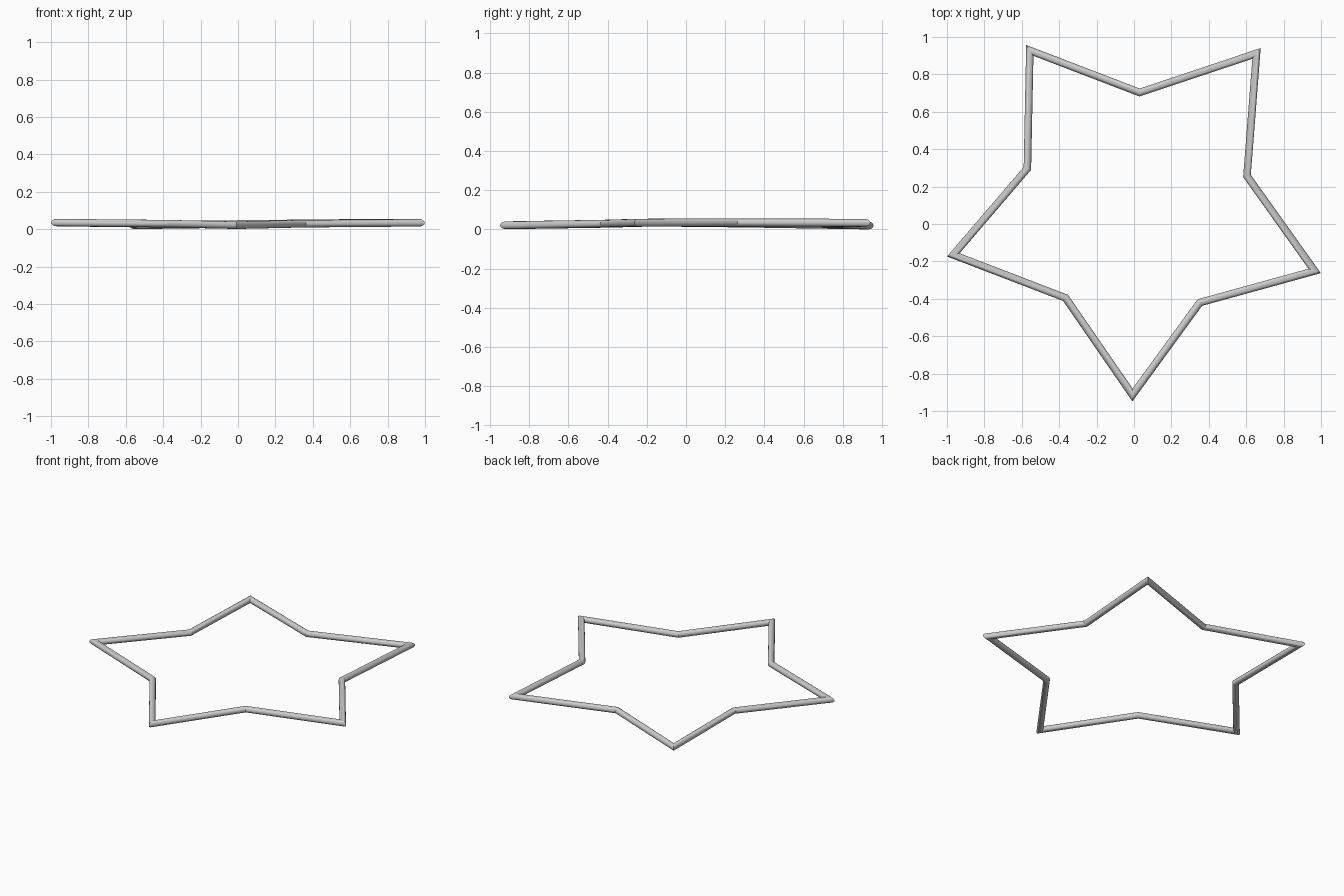
import bpy, bmesh, math
from mathutils import Vector

if "Cube" in bpy.data.objects:
    bpy.data.objects.remove(bpy.data.objects["Cube"])

RADIUS = 0.02
SIDES = 16

# Centreline corners of the star, tips and notches alternating
path = [Vector(p) for p in (
    (-0.557, 0.928, 0.022), (0.03, 0.703, 0.03),
    (0.655, 0.912, 0.036), (0.604, 0.257, 0.037),
    (0.966, -0.251, 0.036), (0.352, -0.42, 0.031),
    (-0.008, -0.914, 0.023), (-0.366, -0.395, 0.031),
    (-0.966, -0.165, 0.037), (-0.57, 0.297, 0.032))]


def mitred_tube(name, pts, radius, sides):
    """Closed round tube with full-width mitred corners."""
    bm = bmesh.new()
    rings = []
    n = len(pts)
    for i, p in enumerate(pts):
        d0 = (p - pts[i - 1]).to_2d().normalized()
        d1 = (pts[(i + 1) % n] - p).to_2d().normalized()
        n0, n1 = Vector((d0.y, -d0.x)), Vector((d1.y, -d1.x))
        m = (n0 + n1).normalized()
        m = (m / m.dot(n0)).to_3d()
        ring = []
        for k in range(sides):
            a = math.tau * k / sides
            ring.append(bm.verts.new(
                p + m * radius * math.cos(a) + Vector((0, 0, radius * math.sin(a)))))
        rings.append(ring)
    for i in range(n):
        r0, r1 = rings[i], rings[(i + 1) % n]
        for k in range(sides):
            j = (k + 1) % sides
            bm.faces.new((r0[k], r0[j], r1[j], r1[k]))
    bmesh.ops.recalc_face_normals(bm, faces=bm.faces)
    low = min(v.co.z for v in bm.verts)
    bmesh.ops.translate(bm, verts=bm.verts, vec=(0, 0, -low))
    mesh = bpy.data.meshes.new(name)
    bm.to_mesh(mesh)
    bm.free()
    obj = bpy.data.objects.new(name, mesh)
    bpy.context.collection.objects.link(obj)
    return obj


# Star outline tube
star = mitred_tube("star_outline", path, RADIUS, SIDES)
bpy.context.view_layer.objects.active = star
star.select_set(True)
bpy.ops.object.shade_smooth_by_angle(angle=math.radians(30))
